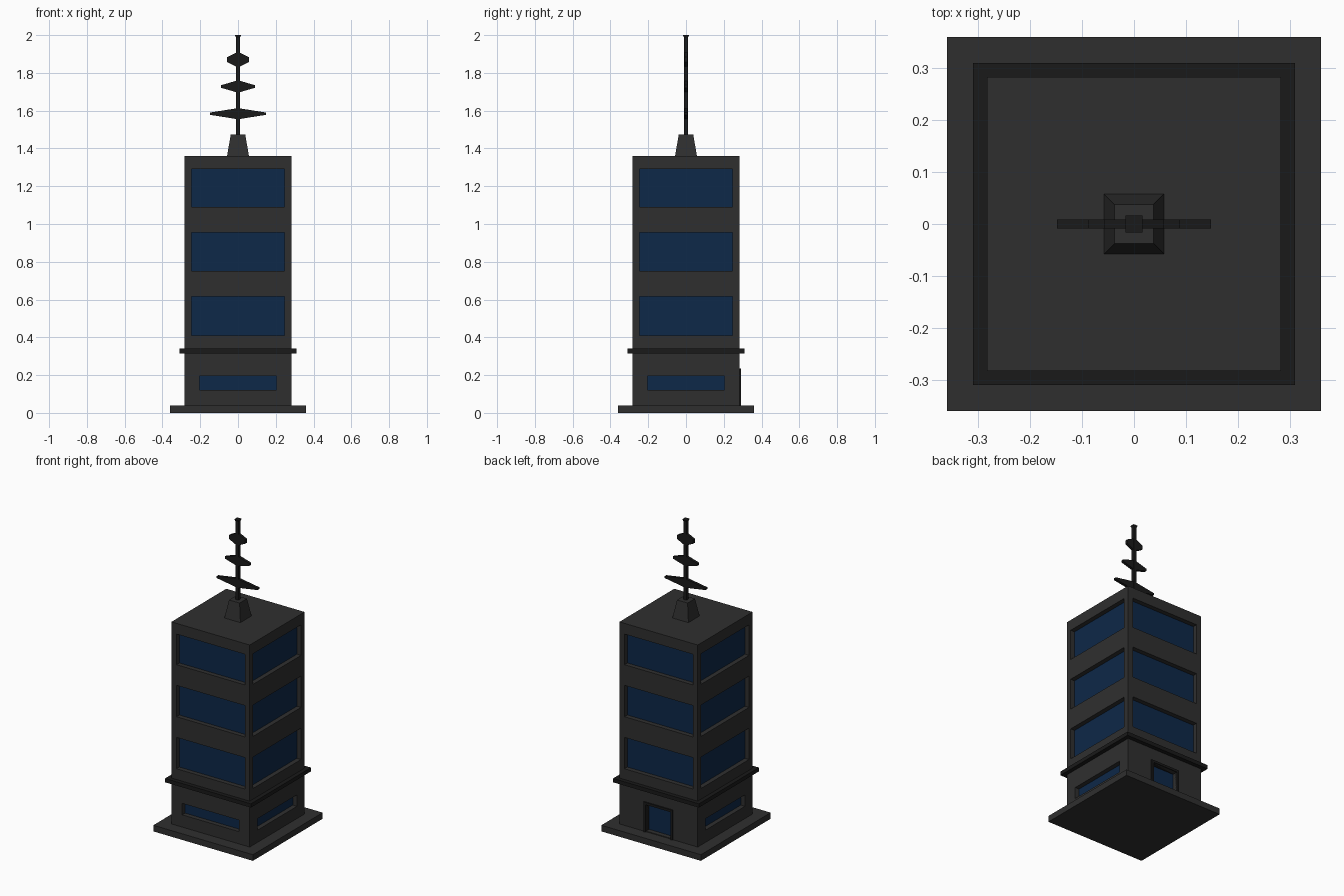
import bpy, bmesh
from math import pi
from mathutils import Matrix, Vector

if "Cube" in bpy.data.objects:
    bpy.data.objects.remove(bpy.data.objects["Cube"])


def material(name, rgb):
    m = bpy.data.materials.new(name)
    m.diffuse_color = (*rgb, 1)
    m.use_nodes = True
    m.node_tree.nodes["Principled BSDF"].inputs["Base Color"].default_value = m.diffuse_color
    return m


WALL = material("charcoal", (0.028, 0.028, 0.028))
TRIM = material("black_trim", (0.01, 0.01, 0.01))
GLASS = material("navy_glass", (0.004, 0.021, 0.065))


def finish(name, bm, *mats):
    bmesh.ops.recalc_face_normals(bm, faces=bm.faces[:])
    me = bpy.data.meshes.new(name)
    bm.to_mesh(me)
    bm.free()
    for m in mats:
        me.materials.append(m)
    ob = bpy.data.objects.new(name, me)
    bpy.context.collection.objects.link(ob)
    return ob


def add_box(bm, x0, x1, y0, y1, z0, z1, turn=0.0):
    c = Vector(((x0 + x1) / 2, (y0 + y1) / 2, (z0 + z1) / 2))
    mat = (Matrix.Rotation(turn, 4, 'Z') @ Matrix.Translation(c)
           @ Matrix.Diagonal((x1 - x0, y1 - y0, z1 - z0, 1)))
    bmesh.ops.create_cube(bm, size=1, matrix=mat)


def slab(name, h, z0, z1, mat):
    bm = bmesh.new()
    add_box(bm, -h, h, -h, h, z0, z1)
    return finish(name, bm, mat)


def taper(name, h0, h1, z0, z1, mat):
    bm = bmesh.new()
    bmesh.ops.create_cone(bm, cap_ends=True, segments=4, radius1=h0 * 2 ** .5,
                          radius2=h1 * 2 ** .5, depth=z1 - z0,
                          matrix=Matrix.Translation((0, 0, (z0 + z1) / 2))
                          @ Matrix.Rotation(pi / 4, 4, 'Z'))
    return finish(name, bm, mat)


H, DEPTH = 0.283, 0.03

# plinth and tower body
slab("plinth", 0.36, 0, 0.04, WALL)
tower = slab("tower_body", H, 0.04, 1.36, WALL)
tower.data.materials.append(GLASS)

# window and door recesses, cut on all four sides
bm = bmesh.new()
for side in range(4):
    openings = [(0.247, 0.41, 0.615), (0.247, 0.75, 0.955), (0.247, 1.09, 1.29)]
    openings.append((0.09, 0.045, 0.22) if side == 2 else (0.205, 0.12, 0.195))
    for w, z0, z1 in openings:
        add_box(bm, -w, w, -H - 0.05, -H + DEPTH, z0, z1, side * pi / 2)
cutter = finish("recess_cutter", bm, WALL)
cutter.hide_render = True
mod = tower.modifiers.new("recesses", 'BOOLEAN')
mod.operation, mod.solver, mod.object = 'DIFFERENCE', 'EXACT', cutter
dg = bpy.context.evaluated_depsgraph_get()
cut_mesh = bpy.data.meshes.new_from_object(tower.evaluated_get(dg))
tower.modifiers.clear()
tower.data = cut_mesh
bpy.data.objects.remove(cutter)

# recess floors become glass
for p in tower.data.polygons:
    reach = abs(p.center.dot(p.normal))
    if abs(p.normal.z) < 0.1 and abs(reach - (H - DEPTH)) < 0.002:
        p.material_index = 1

# ledge above the ground floor
slab("ledge", 0.31, 0.315, 0.34, TRIM)

# door frame at the back
bm = bmesh.new()
for s in (-1, 1):
    add_box(bm, *sorted((s * 0.09, s * 0.105)), H - DEPTH, H + 0.008, 0.04, 0.22)
add_box(bm, -0.105, 0.105, H - DEPTH, H + 0.008, 0.22, 0.235)
finish("door_frame", bm, TRIM)

# mast on its tapered foot
taper("mast_foot", 0.058, 0.038, 1.36, 1.475, WALL)
slab("mast", 0.01, 1.475, 1.985, TRIM)
taper("mast_tip", 0.01, 0.016, 1.985, 2.0, TRIM)

# flat antenna blades, widest at the bottom
for i, (w, z, up, tip) in enumerate([(0.148, 1.584, 0.028, 0.006),
                                     (0.089, 1.728, 0.03, 0.007),
                                     (0.058, 1.87, 0.037, 0.013)]):
    half = [(w, -tip), (w, tip), (0.01, up)]
    outline = half + [(-x, -d) for x, d in half]
    outline = [(w, -tip), (w, tip), (0.01, up), (-0.01, up),
               (-w, tip), (-w, -tip), (-0.01, -up), (0.01, -up)]
    bm = bmesh.new()
    face = bm.faces.new([bm.verts.new((x, -0.009, z + d)) for x, d in outline])
    ext = bmesh.ops.extrude_face_region(bm, geom=[face])
    bmesh.ops.translate(bm, vec=(0, 0.018, 0),
                        verts=[v for v in ext["geom"] if isinstance(v, bmesh.types.BMVert)])
    finish(f"antenna_blade_{i + 1}", bm, TRIM)
